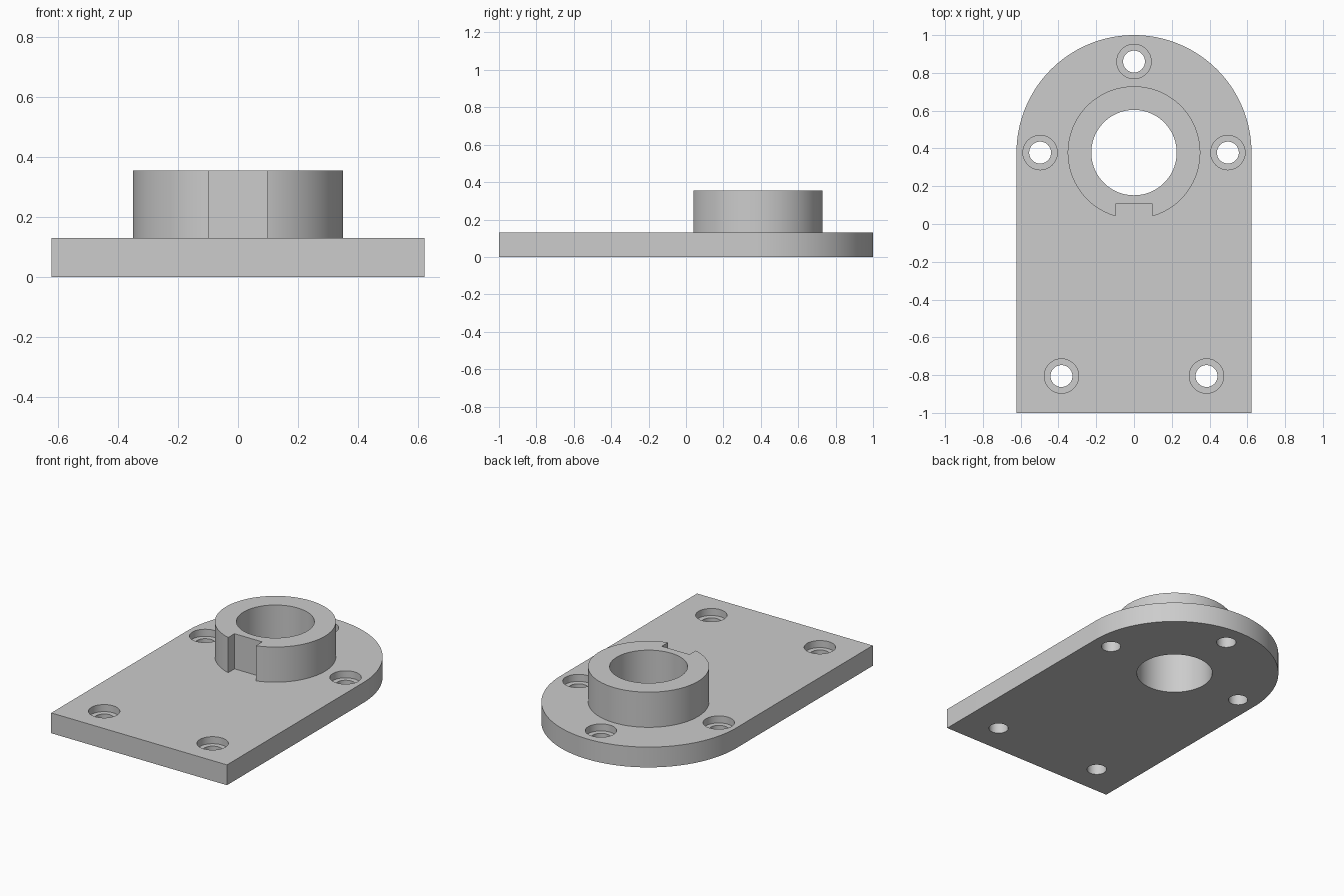
import bpy, bmesh
from math import pi, cos, sin, radians

cube = bpy.data.objects.get("Cube")
if cube:
    bpy.data.objects.remove(cube, do_unlink=True)

HALF_W = 0.622            # half the plate width, also the radius of its round end
CY = 1 - HALF_W           # centre of the round end and the boss
PLATE_TOP, BOSS_TOP = 0.13, 0.355
SINK = 0.045              # counterbore depth

grey = bpy.data.materials.new("plain_grey")
grey.use_nodes = True
colour = (0.604, 0.604, 0.604, 1)
grey.diffuse_color = colour
grey.node_tree.nodes["Principled BSDF"].inputs["Base Color"].default_value = colour


def arc(x, y, r, start, end, steps):
    return [(x + r * cos(start + (end - start) * i / steps),
             y + r * sin(start + (end - start) * i / steps)) for i in range(steps + 1)]


def extrude(name, outline, z0, z1):
    """Solid prism over a flat outline."""
    bm = bmesh.new()
    face = bm.faces.new([bm.verts.new((x, y, z0)) for x, y in outline])
    top = bmesh.ops.extrude_face_region(bm, geom=[face])["geom"]
    bmesh.ops.translate(bm, vec=(0, 0, z1 - z0),
                        verts=[v for v in top if isinstance(v, bmesh.types.BMVert)])
    bmesh.ops.recalc_face_normals(bm, faces=bm.faces)
    mesh = bpy.data.meshes.new(name)
    bm.to_mesh(mesh)
    bm.free()
    mesh.materials.append(grey)
    obj = bpy.data.objects.new(name, mesh)
    bpy.context.collection.objects.link(obj)
    return obj


def cylinder(name, x, y, r, z0, z1, steps=96):
    return extrude(name, arc(x, y, r, 0, 2 * pi, steps)[:-1], z0, z1)


def combine(target, tool, operation):
    """Apply a boolean and discard the tool."""
    tool.hide_render = True
    mod = target.modifiers.new(operation.lower(), 'BOOLEAN')
    mod.operation, mod.object, mod.solver = operation, tool, 'EXACT'
    bpy.context.view_layer.objects.active = target
    bpy.ops.object.modifier_apply(modifier=mod.name)
    bpy.data.objects.remove(tool, do_unlink=True)


# Plate with one round end
outline = [(-HALF_W, -1), (HALF_W, -1)] + arc(0, CY, HALF_W, 0, pi, 96)
plate = extrude("flange_plate", outline, 0, PLATE_TOP)

# Boss with a keyway on its front, joined to the plate
boss = cylinder("boss", 0, CY, 0.351, PLATE_TOP - 0.05, BOSS_TOP, 128)
keyway = extrude("keyway_cutter", [(-0.098, -0.1), (0.098, -0.1), (0.098, 0.105), (-0.098, 0.105)],
                 0, 0.5)
combine(boss, keyway, 'DIFFERENCE')
combine(plate, boss, 'UNION')

# Main bore
combine(plate, cylinder("bore_cutter", 0, CY, 0.226, -0.1, 0.5), 'DIFFERENCE')

# Counterbored screw holes
for x, y in [(0, 0.86), (-0.497, CY), (0.497, CY), (-0.384, -0.805), (0.384, -0.805)]:
    combine(plate, cylinder("hole_cutter", x, y, 0.058, -0.1, 0.5, 48), 'DIFFERENCE')
    combine(plate, cylinder("counterbore_cutter", x, y, 0.091, PLATE_TOP - SINK, 0.5, 64), 'DIFFERENCE')

# Smooth round walls, sharp rims
bpy.ops.object.select_all(action='DESELECT')
plate.select_set(True)
bpy.context.view_layer.objects.active = plate
bpy.ops.object.shade_smooth_by_angle(angle=radians(30))
